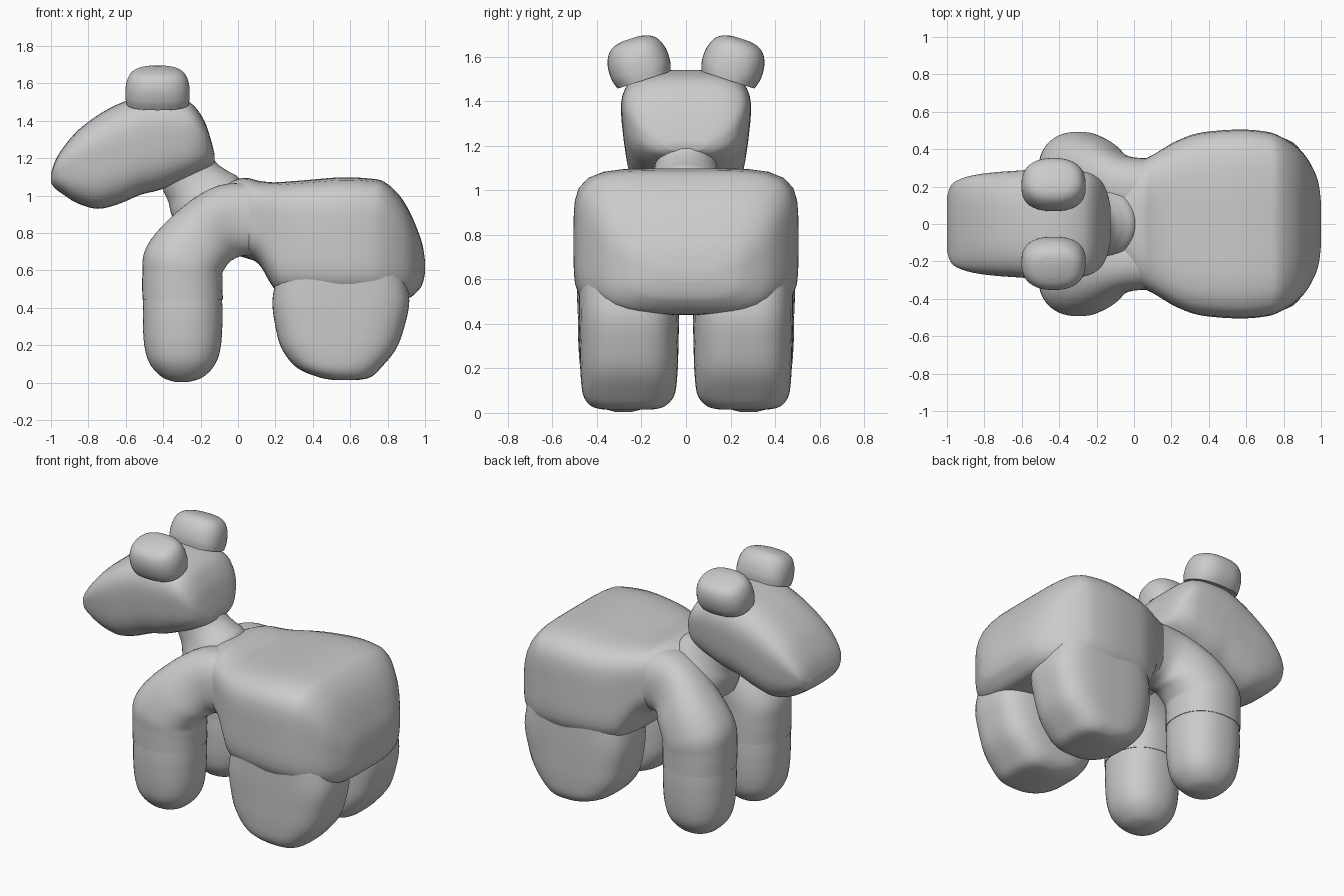
import bpy, bmesh
from math import sin, cos, pi, radians
from mathutils import Matrix

SEG, SUB = 48, 5


def smooth_rings(keys):
    """Catmull-Rom interpolation of ring parameters."""
    out = []
    for i in range(len(keys) - 1):
        p0, p1 = keys[max(i - 1, 0)], keys[i]
        p2, p3 = keys[i + 1], keys[min(i + 2, len(keys) - 1)]
        for s in range(SUB):
            t = s / SUB
            out.append([0.5 * (2 * b + (c - a) * t + (2 * a - 5 * b + 4 * c - d) * t * t
                               + (3 * b - a - 3 * c + d) * t ** 3)
                        for a, b, c, d in zip(p0, p1, p2, p3)])
    out.append(list(keys[-1]))
    return out


def loft(name, keys, taper=0.0, mirror=False, matrix=None):
    """Ring = x, y, z, half width in y, half height, heading in xz (degrees), squareness."""
    bm = bmesh.new()
    rings = []
    for x, y, z, a, b, ang, p in smooth_rings(keys):
        an = radians(ang)
        ring = []
        for k in range(SEG):
            t = 2 * pi * k / SEG
            r = (abs(cos(t)) ** p + abs(sin(t)) ** p) ** (-1 / p)
            u, v = r * cos(t), r * sin(t)
            u *= 1 + taper * v
            ring.append(bm.verts.new((x - sin(an) * v * b, y + u * a, z + cos(an) * v * b)))
        rings.append(ring)
    for r0, r1 in zip(rings, rings[1:]):
        for k in range(SEG):
            j = (k + 1) % SEG
            bm.faces.new((r0[k], r0[j], r1[j], r1[k]))
    bm.faces.new(rings[0])
    bm.faces.new(rings[-1])
    if matrix:
        bm.transform(matrix)
    bmesh.ops.recalc_face_normals(bm, faces=bm.faces)
    me = bpy.data.meshes.new(name)
    bm.to_mesh(me)
    bm.free()
    ob = bpy.data.objects.new(name, me)
    bpy.context.collection.objects.link(ob)
    if mirror:
        m = ob.modifiers.new("mirror", 'MIRROR')
        m.use_axis = (False, True, False)
        m.use_mirror_merge = False
    bpy.ops.object.select_all(action='DESELECT')
    ob.select_set(True)
    bpy.context.view_layer.objects.active = ob
    bpy.ops.object.shade_smooth_by_angle(angle=radians(50))
    return ob


def slices(rows):
    """Upright slices along x: x, bottom, top, half width, squareness."""
    return [(x, 0, (lo + hi) / 2, w, (hi - lo) / 2, 0, p) for x, lo, hi, w, p in rows]


# Big square hindquarters, narrowing to the chest
loft("body", slices([
    (-0.17, 0.78, 0.99, 0.14, 2.3), (-0.08, 0.70, 1.06, 0.24, 2.6),
    (0.03, 0.67, 1.095, 0.33, 3.2), (0.11, 0.635, 1.08, 0.375, 3.8),
    (0.175, 0.53, 1.072, 0.415, 4.5), (0.23, 0.47, 1.073, 0.445, 5),
    (0.35, 0.455, 1.082, 0.487, 5), (0.55, 0.44, 1.098, 0.505, 5),
    (0.70, 0.44, 1.092, 0.495, 5), (0.78, 0.44, 1.075, 0.47, 5),
    (0.86, 0.443, 1.005, 0.42, 4.5), (0.92, 0.455, 0.91, 0.36, 4),
    (0.97, 0.50, 0.79, 0.27, 3.5), (0.99, 0.54, 0.72, 0.20, 3),
    (1.0, 0.59, 0.65, 0.11, 3)]))

# Hind legs: wide blocks with rounded feet
loft("hind_leg", [
    (0.575, 0.26, 0.015, 0.11, 0.07, 90, 2.6), (0.57, 0.26, 0.03, 0.165, 0.14, 90, 3),
    (0.54, 0.257, 0.08, 0.205, 0.225, 90, 3.2), (0.54, 0.256, 0.18, 0.218, 0.305, 90, 3.3),
    (0.545, 0.256, 0.30, 0.222, 0.345, 90, 3.3), (0.55, 0.256, 0.44, 0.225, 0.366, 90, 3.3),
    (0.55, 0.256, 0.58, 0.225, 0.34, 90, 3.3)], mirror=True)

# Front legs: straight lower part and arching shoulder
loft("front_leg", [
    (-0.30, 0.28, 0.005, 0.04, 0.04, 90, 2), (-0.297, 0.28, 0.03, 0.11, 0.11, 90, 2.2),
    (-0.296, 0.28, 0.10, 0.17, 0.175, 90, 2.3), (-0.296, 0.28, 0.20, 0.195, 0.205, 90, 2.3),
    (-0.296, 0.28, 0.35, 0.205, 0.213, 90, 2.3), (-0.296, 0.28, 0.47, 0.203, 0.210, 90, 2.3)],
    mirror=True)
loft("shoulder", [
    (-0.296, 0.28, 0.445, 0.207, 0.215, 90, 2.3), (-0.297, 0.28, 0.56, 0.21, 0.215, 86, 2.3),
    (-0.285, 0.28, 0.66, 0.21, 0.215, 72, 2.3), (-0.185, 0.255, 0.78, 0.195, 0.195, 48, 2.3),
    (-0.045, 0.20, 0.865, 0.165, 0.198, 16, 2.4), (0.12, 0.18, 0.87, 0.17, 0.195, 0, 2.5)],
    mirror=True)

# Neck, flaring into the chest
loft("neck", [
    (-0.32, 0, 1.22, 0.13, 0.15, 118, 2.1), (-0.26, 0, 1.105, 0.14, 0.16, 118, 2.1),
    (-0.215, 0, 1.05, 0.155, 0.178, 118, 2.1), (-0.175, 0, 0.995, 0.185, 0.205, 118, 2.1),
    (-0.13, 0, 0.88, 0.25, 0.20, 118, 2.1)])

# Head with long muzzle, wider on top
loft("head", slices([
    (-0.125, 1.175, 1.22, 0.09, 2.5), (-0.145, 1.155, 1.30, 0.17, 2.8),
    (-0.18, 1.135, 1.40, 0.23, 3), (-0.24, 1.105, 1.485, 0.267, 3.2),
    (-0.32, 1.07, 1.525, 0.28, 3.2), (-0.42, 1.03, 1.54, 0.285, 3.2),
    (-0.52, 1.005, 1.532, 0.285, 3.2), (-0.64, 0.955, 1.49, 0.278, 3.2),
    (-0.75, 0.93, 1.43, 0.27, 3.2), (-0.86, 0.96, 1.345, 0.255, 3.2),
    (-0.94, 1.01, 1.25, 0.23, 3.2), (-0.98, 1.04, 1.18, 0.20, 3),
    (-1.0, 1.07, 1.115, 0.14, 3)]), taper=0.1)

# Ears: stubby rounded blocks tilted outwards
tilt = Matrix.Translation((-0.43, 0.19, 1.50)) @ Matrix.Rotation(radians(-18), 4, 'X')
loft("ear", [
    (0, 0, -0.005, 0.125, 0.168, 90, 2.5), (0, 0, 0.04, 0.138, 0.172, 90, 2.5),
    (0, 0, 0.10, 0.137, 0.168, 90, 2.4), (0, 0, 0.15, 0.118, 0.148, 90, 2.4),
    (0, 0, 0.178, 0.085, 0.11, 90, 2.4), (0, 0, 0.19, 0.04, 0.05, 90, 2.3)],
    mirror=True, matrix=tilt)
